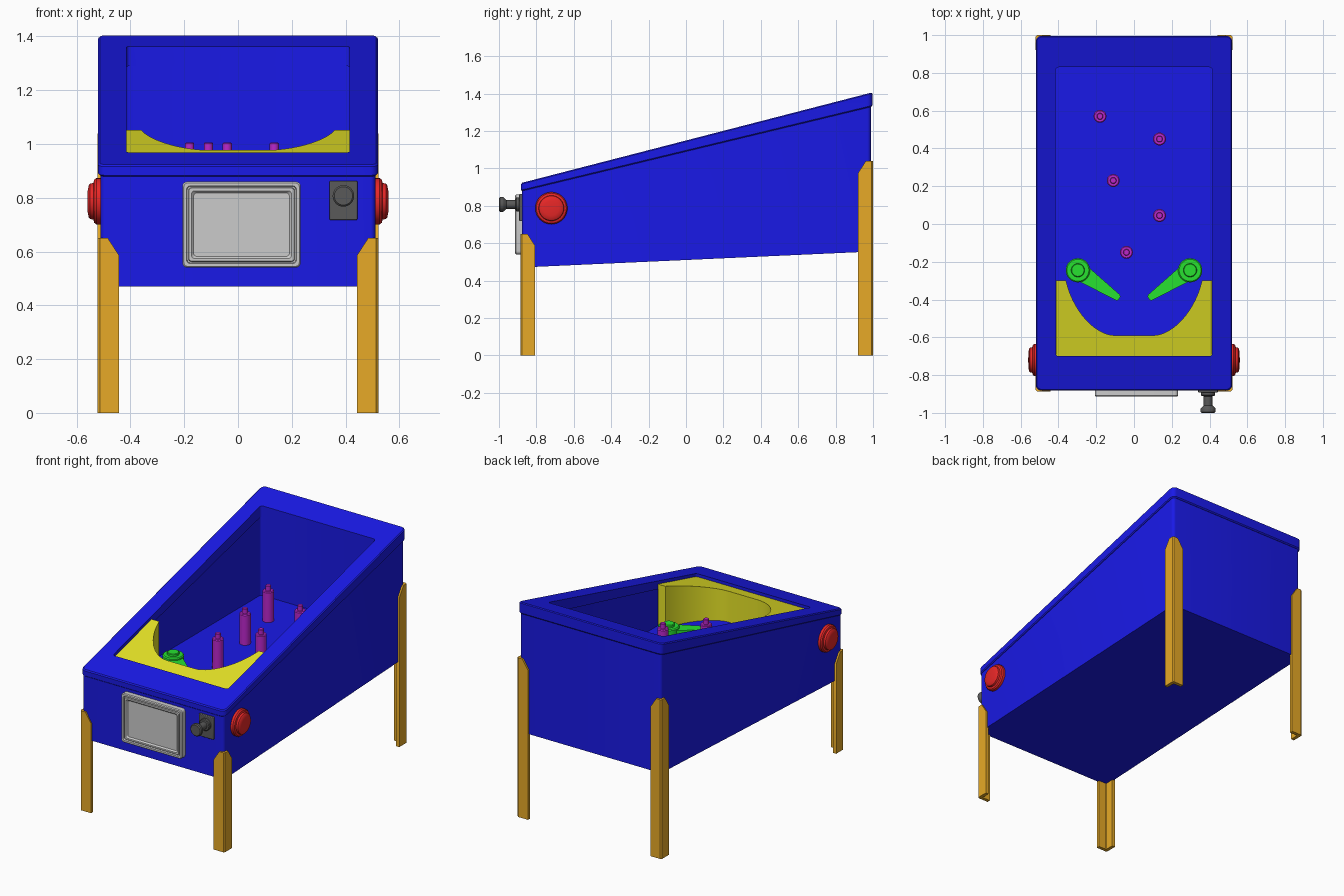
import bpy, bmesh, math
from mathutils import Vector, Matrix

if "Cube" in bpy.data.objects:
    bpy.data.objects.remove(bpy.data.objects["Cube"])


def material(name, rgb):
    m = bpy.data.materials.new(name)
    m.diffuse_color = (*rgb, 1)
    m.use_nodes = True
    m.node_tree.nodes["Principled BSDF"].inputs["Base Color"].default_value = m.diffuse_color
    return m


BLUE = material("blue", (0.01, 0.01, 0.8))
ORANGE = material("orange", (0.8, 0.4, 0.02))
YELLOW = material("yellow", (0.8, 0.78, 0.02))
GREEN = material("green", (0.02, 0.75, 0.03))
PURPLE = material("purple", (0.5, 0.02, 0.6))
RED = material("red", (0.8, 0.02, 0.02))
DARK = material("dark", (0.1, 0.1, 0.1))

FLOOR = 0.775


def finish(name, bm, mat=None, bevel=0, segments=2):
    bmesh.ops.recalc_face_normals(bm, faces=bm.faces)
    me = bpy.data.meshes.new(name)
    bm.to_mesh(me)
    bm.free()
    ob = bpy.data.objects.new(name, me)
    bpy.context.collection.objects.link(ob)
    if mat:
        me.materials.append(mat)
    if bevel:
        b = ob.modifiers.new("bevel", 'BEVEL')
        b.width, b.segments, b.limit_method = bevel, segments, 'ANGLE'
    bpy.ops.object.select_all(action='DESELECT')
    ob.select_set(True)
    bpy.context.view_layer.objects.active = ob
    bpy.ops.object.shade_smooth_by_angle(angle=math.radians(35))
    return ob


def rounded_rect(x, y0, y1, r, n=5):
    """Outline symmetric in x, with rounded corners."""
    pts = []
    for i, (cx, cy) in enumerate([(x - r, y1 - r), (r - x, y1 - r), (r - x, y0 + r), (x - r, y0 + r)]):
        for k in range(n + 1):
            a = math.pi / 2 * (i + k / n)
            pts.append((cx + r * math.cos(a), cy + r * math.sin(a)))
    return pts


def loft(rings, caps=True, closed=False):
    """Join rings of 3D points with quads."""
    bm = bmesh.new()
    vs = [[bm.verts.new(p) for p in ring] for ring in rings]
    pairs = list(zip(vs, vs[1:])) + ([(vs[-1], vs[0])] if closed else [])
    for a, b in pairs:
        for i in range(len(a)):
            j = (i + 1) % len(a)
            bm.faces.new((a[i], a[j], b[j], b[i]))
    if caps:
        bm.faces.new(vs[0])
        bm.faces.new(vs[-1])
    return bm


def lathe(profile, n=32):
    """Revolve (radius, height) points about z."""
    return loft([[(r * math.cos(2 * math.pi * i / n), r * math.sin(2 * math.pi * i / n), h)
                  for i in range(n)] for r, h in profile])


def drape(outline, z):
    return [(x, y, z(y)) for x, y in outline]


def bottom(y): return 0.47 + (y + 0.88) * 0.0455
def seam(y): return 0.878 + (y + 0.88) * 0.241
def top(y): return 0.922 + (y + 0.88) * 0.258


# Cabinet: sloped tub with a level playfield floor
outer = rounded_rect(0.511, -0.877, 0.988, 0.02)
inner = rounded_rect(0.42, -0.705, 0.835, 0.015)
bm = loft([drape(outer, bottom), drape(outer, seam), drape(inner, seam),
           drape(inner, lambda y: FLOOR)])
finish("cabinet", bm, BLUE)

# Sloped top frame around the opening
edge = rounded_rect(0.52, -0.882, 0.996, 0.03)
edge_in = rounded_rect(0.514, -0.876, 0.99, 0.026)
hole = rounded_rect(0.415, -0.70, 0.83, 0.015)
bm = loft([drape(edge_in, seam), drape(edge, lambda y: seam(y) + 0.006),
           drape(edge, lambda y: top(y) - 0.006), drape(edge_in, top),
           drape(hole, top), drape(hole, seam)], caps=False, closed=True)
finish("top_frame", bm, BLUE)

# Legs: L-shaped angle section with pointed tops
W, K, C, T = 0.08, 0.038, 0.008, 0.022
leg_out = [(W, 0), (K, 0), (C, 0), (0, C), (0, K), (0, W)]
leg_in = [(W, T), (K, T), (T + 0.004, T), (T, T + 0.004), (T, K), (T, W)]
for label, cy, dy, h in (("front", -0.886, 1, 0.65), ("back", 1.0, -1, 1.04)):
    for side, sx in (("left", -1), ("right", 1)):
        ring0 = leg_out + leg_in[::-1]
        rings = [[(sx * (0.522 - u), cy + dy * v,
                   z and h - 0.065 * max(0, max(u, v) - K) / (W - K))
                  for u, v in ring0] for z in (0, 1)]
        bm = loft(rings, caps=False)
        bm.verts.ensure_lookup_table()
        for base in (0, 12):
            for i in range(5):
                bm.faces.new([bm.verts[base + k] for k in (i, i + 1, 10 - i, 11 - i)])
        finish(f"{label}_{side}_leg", bm, ORANGE)

# Curved apron at the front of the playfield
p = [Vector(q) for q in ((0.36, -0.30), (0.32, -0.47), (0.20, -0.59), (0.10, -0.59))]
curve = []
for i in range(15):
    t = i / 14
    q = (1 - t)**3 * p[0] + 3 * t * (1 - t)**2 * p[1] + 3 * t * t * (1 - t) * p[2] + t**3 * p[3]
    curve.append((q.x, q.y))
outline = [(-0.414, -0.70), (0.414, -0.70), (0.414, -0.30)] + curve
outline += [(-x, y) for x, y in curve[::-1]] + [(-0.414, -0.30)]
bm = loft([drape(outline, lambda y: FLOOR - 0.005), drape(outline, lambda y: top(y) - 0.02)])
finish("apron", bm, YELLOW)

# Pins on the playfield
for i, (x, y) in enumerate([(-0.18, 0.57), (0.135, 0.45), (-0.11, 0.23), (0.135, 0.045), (-0.04, -0.15)]):
    bm = lathe([(0.034, FLOOR - 0.005), (0.034, 0.968), (0.029, 0.973),
                (0.017, 0.973), (0.017, 1.002), (0.014, 1.005)], 24)
    bm.transform(Matrix.Translation((x, y, 0)))
    finish(f"pin_{i + 1}", bm, PURPLE)

# Flippers: round pivot with a tapered arm
for side, s in (("left", -1), ("right", 1)):
    pivot = Vector((s * 0.297, -0.245))
    bm = lathe([(0.064, FLOOR - 0.005), (0.064, 0.828), (0.058, 0.834), (0.036, 0.834),
                (0.036, 0.846), (0.032, 0.85)])
    bm.transform(Matrix.Translation((pivot.x, pivot.y, 0)))
    finish(f"{side}_flipper_pivot", bm, GREEN)
    tip = Vector((s * 0.084, -0.39))
    d = (tip - pivot).normalized()
    n = Vector((-d.y, d.x))
    arm = [pivot + n * 0.05, tip + n * 0.018, tip + d * 0.008 + n * 0.01,
           tip + d * 0.008 - n * 0.01, tip - n * 0.018, pivot - n * 0.05]
    bm = loft([[(q.x, q.y, z) for q in arm] for z in (0.785, 0.82)])
    finish(f"{side}_flipper_arm", bm, GREEN)

# Side buttons
for side, s in (("left", -1), ("right", 1)):
    bm = lathe([(0.086, 0.50), (0.086, 0.527), (0.08, 0.535), (0.068, 0.538),
                (0.066, 0.55), (0.06, 0.555), (0.04, 0.559), (0.01, 0.56)], 40)
    bm.transform(Matrix.Translation((0, -0.72, 0.787)) @ Matrix.Rotation(s * math.pi / 2, 4, 'Y'))
    finish(f"{side}_button", bm, RED)


# Coin door: rounded frame, groove and dished panel facing forward
def door_ring(inset, y, r):
    return [(x + 0.013, y, z) for x, z in
            rounded_rect(0.22 - inset, 0.54 + inset, 0.86 - inset, r)]


bm = loft([door_ring(0, -0.87, 0.018), door_ring(0, -0.908, 0.018), door_ring(0.005, -0.914, 0.015),
           door_ring(0.016, -0.914, 0.012), door_ring(0.018, -0.903, 0.012),
           door_ring(0.022, -0.903, 0.012), door_ring(0.024, -0.911, 0.012),
           door_ring(0.034, -0.911, 0.012), door_ring(0.042, -0.902, 0.012)])
finish("coin_door", bm)

# Plunger with mounting plate
bm = bmesh.new()
bmesh.ops.create_cube(bm, size=1, matrix=Matrix.Translation((0.392, -0.88, 0.79))
                      @ Matrix.Diagonal((0.104, 0.024, 0.145, 1)))
finish("plunger_plate", bm, DARK, bevel=0.004)
bm = lathe([(0.038, 0.88), (0.038, 0.905), (0.034, 0.91), (0.023, 0.912), (0.023, 0.96),
            (0.038, 0.975), (0.04, 0.98), (0.04, 0.994), (0.034, 1.0)])
bm.transform(Matrix.Translation((0.392, 0, 0.807)) @ Matrix.Rotation(math.pi / 2, 4, 'X'))
finish("plunger", bm, DARK)
